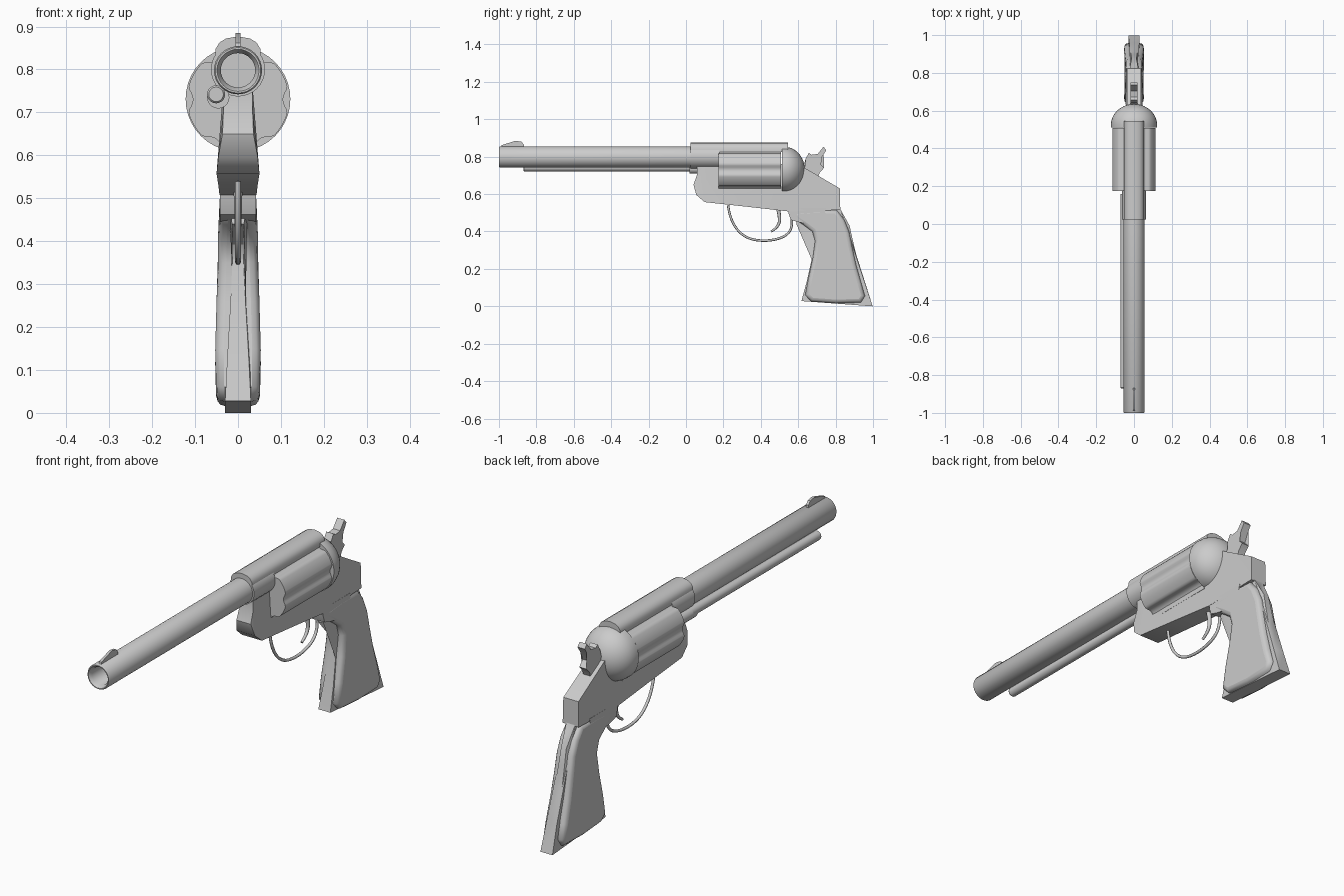
import bpy, bmesh, math

if "Cube" in bpy.data.objects:
    bpy.data.objects.remove(bpy.data.objects["Cube"])


def finish(name, bm, angle=35):
    bmesh.ops.recalc_face_normals(bm, faces=bm.faces)
    me = bpy.data.meshes.new(name)
    bm.to_mesh(me)
    bm.free()
    ob = bpy.data.objects.new(name, me)
    bpy.context.collection.objects.link(ob)
    me.shade_smooth()
    me.set_sharp_from_angle(angle=math.radians(angle))
    return ob


def plate(name, pts, w=None, triangulate=True, angle=35):
    """Side profile (y, z[, half width]) made solid symmetrically across x."""
    bm = bmesh.new()
    sides = []
    for s in (1, -1):
        sides.append([bm.verts.new((s * (w if w else p[2]), p[0], p[1])) for p in pts])
    a, b = sides
    caps = [bm.faces.new(a), bm.faces.new(b[::-1])]
    n = len(pts)
    for i in range(n):
        j = (i + 1) % n
        bm.faces.new((a[j], a[i], b[i], b[j]))
    if triangulate:
        bmesh.ops.triangulate(bm, faces=caps)
    return finish(name, bm, angle)


def lathe(name, prof, x, z, segs=32, angle=35):
    """Revolve (radius, y) points around an axis parallel to y."""
    bm = bmesh.new()
    rings = []
    for r, y in prof:
        if r == 0:
            rings.append([bm.verts.new((x, y, z))] * segs)
        else:
            rings.append([bm.verts.new((x + r * math.cos(2 * math.pi * i / segs), y,
                                        z + r * math.sin(2 * math.pi * i / segs)))
                          for i in range(segs)])
    for p, q in zip(rings, rings[1:]):
        for i in range(segs):
            j = (i + 1) % segs
            bm.faces.new(list(dict.fromkeys((p[i], p[j], q[j], q[i]))))
    return finish(name, bm, angle)


def prism(name, section, y0, y1):
    """Extrude an (x, z) section along y."""
    bm = bmesh.new()
    a, b = [[bm.verts.new((x, y, z)) for x, z in section] for y in (y0, y1)]
    bm.faces.new(a)
    bm.faces.new(b[::-1])
    n = len(section)
    for i in range(n):
        bm.faces.new((a[i], b[i], b[(i + 1) % n], a[(i + 1) % n]))
    return finish(name, bm)


def rod(name, pts, radius):
    """Smooth bent rod through (y, z, radius factor) control points."""
    cu = bpy.data.curves.new(name, 'CURVE')
    cu.dimensions = '3D'
    cu.bevel_depth = radius
    cu.bevel_resolution = 2
    cu.use_fill_caps = True
    sp = cu.splines.new('NURBS')
    sp.points.add(len(pts) - 1)
    for p, (y, z, f) in zip(sp.points, pts):
        p.co = (0, y, z, 1)
        p.radius = f
    sp.use_endpoint_u = True
    sp.order_u = 3
    sp.resolution_u = 6
    ob = bpy.data.objects.new(name, cu)
    bpy.context.collection.objects.link(ob)
    return ob


# Barrel with open bore, collar, ejector rod and its housing
lathe("barrel", [(0, -.1), (.04, -.1), (.04, -.985), (.049, -1), (.053, -1),
                 (.056, -.995), (.056, .05)], 0, .798)
lathe("barrel_collar", [(.05, .025), (.063, .025), (.063, .178), (0, .178)], 0, .80)
lathe("ejector_rod", [(0, -.87), (.017, -.87), (.021, -.865), (.021, .05)], -.051, .742, 20)
lathe("ejector_housing", [(0, .02), (.026, .02), (.026, .16), (0, .16)], -.046, .735, 20)

# Front sight blade
plate("front_sight", [(-.99, .845), (-.985, .862), (-.91, .885), (-.88, .88),
                      (-.867, .865), (-.867, .845)], .006)

# Top strap with crowned upper face
strap = [(-.052, .825), (.052, .825), (.052, .848), (.043, .863), (.028, .872),
         (0, .877), (-.028, .872), (-.043, .863), (-.052, .848)]
prism("top_strap", strap, .025, .545)

# Fluted six-chamber cylinder
section = []
for i in range(96):
    t = 2 * math.pi * i / 96
    off = abs((t + math.pi / 6) % (math.pi / 3) - math.pi / 6)
    dip = .014 * max(0, 1 - (off / .23) ** 2)
    section.append(((.119 - dip) * math.cos(t), .73 + (.119 - dip) * math.sin(t)))
prism("cylinder", section, .175, .508)
lathe("cylinder_pin", [(0, .1), (.03, .1), (.03, .54), (0, .54)], 0, .73, 20)

# Domed recoil shield behind the cylinder
dome = [(0, .512), (.122, .512), (.122, .525)]
dome += [(.122 * math.cos(a), .525 + .11 * math.sin(a))
         for a in [math.pi / 2 * k / 10 for k in range(1, 10)]] + [(0, .635)]
lathe("recoil_shield", dome, 0, .731, 40)

# Frame: front post, lower beam and rear body
plate("frame", [(.06, .76, .034), (.06, .705, .034), (.04, .65, .036), (.055, .595, .046),
                (.10, .557, .05), (.33, .532, .046), (.55, .507, .043), (.825, .515, .04),
                (.823, .63, .038), (.635, .74, .036), (.55, .76, .036), (.515, .70, .04),
                (.515, .606, .043), (.17, .606, .043), (.11, .615, .04), (.12, .67, .036),
                (.115, .705, .034), (.115, .76, .034)])
plate("frame_heel", [(.545, .525), (.55, .49), (.56, .462), (.60, .45), (.72, .43),
                     (.75, .525)], .042)

# Hammer with curved spur
plate("hammer", [(.62, .72), (.645, .765), (.64, .79), (.657, .82), (.672, .81), (.705, .815),
                 (.735, .853), (.75, .835), (.728, .80), (.712, .765), (.738, .74),
                 (.715, .715), (.70, .67), (.64, .67)], .018)

# Trigger and guard
rod("trigger_guard", [(.225, .54, 1), (.235, .46, 1), (.31, .365, 1), (.43, .345, 1),
                      (.545, .375, 1), (.575, .45, 1), (.555, .51, 1)], .0065)
rod("trigger", [(.49, .53, 1.5), (.505, .47, 1.3), (.49, .42, 1), (.455, .40, .8)], .007)

# Grip strap: thin metal spine, widening towards the butt
plate("grip_strap", [(.60, .515, .022), (.825, .52, .022), (.845, .48, .014),
                     (.875, .43, .013), (.89, .36, .015), (.912, .27, .018),
                     (.96, .12, .025), (.998, 0, .03), (.617, .028, .03),
                     (.645, .13, .025), (.672, .25, .018), (.686, .33, .014),
                     (.69, .385, .012), (.59, .44, .014)])

# Rounded grip panels
grip = plate("grip", [(.575, .47, .043), (.575, .51, .042), (.69, .52, .042), (.805, .515, .042),
                      (.845, .465, .044), (.872, .40, .046), (.888, .32, .047),
                      (.91, .22, .05), (.938, .12, .053), (.957, .055, .052),
                      (.935, .02, .05), (.80, .016, .05), (.67, .026, .05),
                      (.637, .06, .052), (.655, .15, .053), (.678, .26, .05),
                      (.69, .35, .047), (.675, .40, .046), (.625, .437, .044)],
             triangulate=False, angle=50)
bev = grip.modifiers.new("rounded_edges", 'BEVEL')
bev.width = .02
bev.segments = 3
bev.limit_method = 'ANGLE'
bev.angle_limit = math.radians(60)
